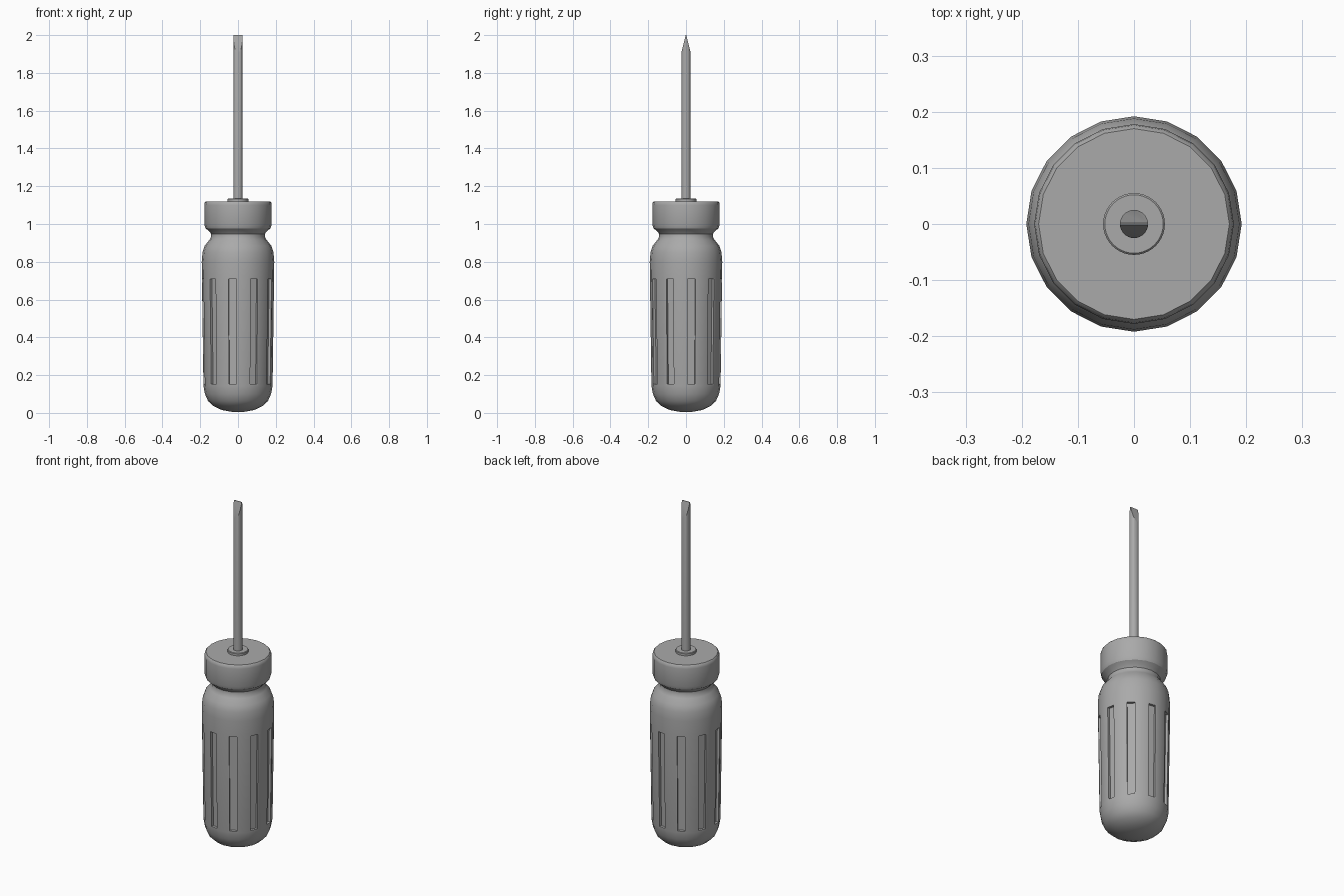
import bpy
import bmesh
from math import cos, sin, tau, radians

cube = bpy.data.objects.get("Cube")
if cube:
    bpy.data.objects.remove(cube, do_unlink=True)

grey = bpy.data.materials.new("mid_grey")
grey.use_nodes = True
colour = (0.4, 0.4, 0.4, 1)
grey.diffuse_color = colour
grey.node_tree.nodes["Principled BSDF"].inputs["Base Color"].default_value = colour


def lathe(profile, sides):
    """Spin (radius, height) points round z; returns the mesh and its bands of faces."""
    bm = bmesh.new()
    rings = []
    for r, z in profile:
        rings.append([bm.verts.new((r * cos(tau * i / sides), r * sin(tau * i / sides), z))
                      for i in range(sides)])
    bands = []
    for low, high in zip(rings, rings[1:]):
        bands.append([bm.faces.new((low[i], low[(i + 1) % sides],
                                    high[(i + 1) % sides], high[i]))
                      for i in range(sides)])
    bm.faces.new(rings[0][::-1])
    bm.faces.new(rings[-1])
    bm.normal_update()
    return bm, bands


def finish(bm, name):
    mesh = bpy.data.meshes.new(name)
    bm.to_mesh(mesh)
    bm.free()
    mesh.materials.append(grey)
    obj = bpy.data.objects.new(name, mesh)
    bpy.context.collection.objects.link(obj)
    bpy.ops.object.select_all(action="DESELECT")
    obj.select_set(True)
    bpy.context.view_layer.objects.active = obj
    bpy.ops.object.shade_smooth_by_angle(angle=radians(32))
    return obj


# Handle: rounded butt, tapered grip, neck and cap
butt = [(0.03, 0.005), (0.085, 0.015), (0.13, 0.036), (0.158, 0.062), (0.175, 0.1)]
grip = [(0.183, 0.143), (0.191, 0.717)]
shoulder = [(0.192, 0.8), (0.188, 0.85), (0.176, 0.885), (0.152, 0.915)]
neck = [(0.142, 0.932), (0.142, 0.948), (0.153, 0.962)]
cap = [(0.172, 0.977), (0.178, 0.995), (0.178, 1.1), (0.176, 1.113), (0.17, 1.12)]
bm, bands = lathe(butt + grip + shoulder + neck + cap, 20)

# Ten grooves sunk into every other face of the grip
grooves = bands[len(butt)][::2]
bmesh.ops.inset_individual(bm, faces=grooves, thickness=0.0125)
bmesh.ops.inset_individual(bm, faces=grooves, thickness=0.0005, depth=-0.014)
finish(bm, "handle")

# Collar where the shaft enters the cap
bm, _ = lathe([(0.055, 1.115), (0.055, 1.132), (0.052, 1.135)], 40)
finish(bm, "collar")

# Shaft with a flat blade sliced from its end by two slanted planes
bm, _ = lathe([(0.025, 1.12), (0.025, 2.0)], 32)
for side in (-1, 1):
    cut = bmesh.ops.bisect_plane(
        bm, geom=bm.verts[:] + bm.edges[:] + bm.faces[:],
        plane_co=(0, side * 0.0015, 2.0), plane_no=(0, side * 0.095, 0.0235),
        clear_outer=True)
    rim = [e for e in cut["geom_cut"] if isinstance(e, bmesh.types.BMEdge)]
    bmesh.ops.holes_fill(bm, edges=[e for e in bm.edges if e.is_boundary] or rim)
bmesh.ops.recalc_face_normals(bm, faces=bm.faces[:])
finish(bm, "shaft")
